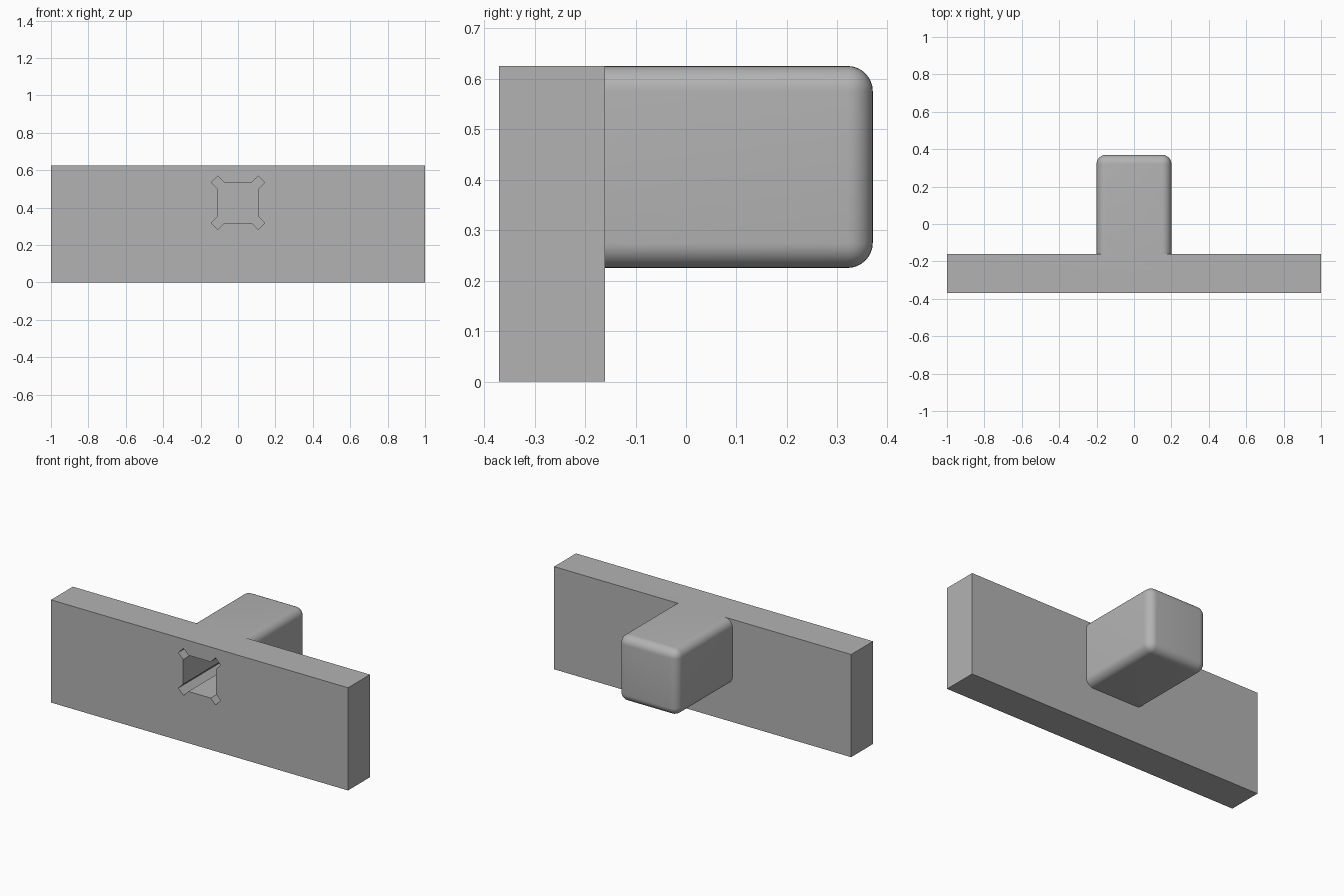
import bpy, bmesh
from mathutils import Matrix, Vector

default = bpy.data.objects.get("Cube")
if default:
    bpy.data.objects.remove(default, do_unlink=True)

grey = bpy.data.materials.new("plain_grey")
grey.use_nodes = True
COLOUR = (0.45, 0.45, 0.45, 1)
grey.diffuse_color = COLOUR
grey.node_tree.nodes["Principled BSDF"].inputs["Base Color"].default_value = COLOUR

FRONT, PLATE_BACK, BACK = -0.37, -0.16, 0.37
TOP, BLOCK_BOTTOM = 0.625, 0.225
CENTRE_Z = (TOP + BLOCK_BOTTOM) / 2


def to_object(bm, name):
    bmesh.ops.recalc_face_normals(bm, faces=bm.faces)
    mesh = bpy.data.meshes.new(name)
    bm.to_mesh(mesh)
    bm.free()
    mesh.materials.append(grey)
    obj = bpy.data.objects.new(name, mesh)
    bpy.context.collection.objects.link(obj)
    return obj


def box(low, high):
    bm = bmesh.new()
    low, high = Vector(low), Vector(high)
    bmesh.ops.create_cube(bm, size=1, matrix=Matrix.Translation((low + high) / 2)
                          @ Matrix.Diagonal((*(high - low), 1)))
    return bm


def combine(target, tool, operation):
    mod = target.modifiers.new(operation.lower(), 'BOOLEAN')
    mod.operation, mod.solver, mod.object = operation, 'EXACT', tool
    bpy.context.view_layer.objects.active = target
    bpy.ops.object.modifier_apply(modifier=mod.name)
    bpy.data.objects.remove(tool, do_unlink=True)


# Wide plate
plate = to_object(box((-1, FRONT, 0), (1, PLATE_BACK, TOP)), "mounting_plate")

# Rounded block, its square front end buried in the plate
bm = box((-0.2, -0.26, BLOCK_BOTTOM), (0.2, BACK, TOP))
rounded = [e for e in bm.edges if any(v.co.y > 0 for v in e.verts)]
bmesh.ops.bevel(bm, geom=rounded, offset=0.05, segments=8, profile=0.5,
                affect='EDGES')
block = to_object(bm, "rounded_block")
combine(plate, block, 'UNION')

# Square socket with a diagonal relief slot in each corner
corner = [(0.11, 0.075), (0.143, 0.108), (0.108, 0.143), (0.075, 0.11)]
outline = []
for turn in range(4):
    outline += corner
    corner = [(-z, x) for x, z in corner]
bm = bmesh.new()
face = bm.faces.new([bm.verts.new((x, FRONT - 0.1, CENTRE_Z + z)) for x, z in outline])
new = bmesh.ops.extrude_face_region(bm, geom=[face])["geom"]
bmesh.ops.translate(bm, vec=(0, 0.64, 0),
                    verts=[g for g in new if isinstance(g, bmesh.types.BMVert)])
combine(plate, to_object(bm, "socket_cutter"), 'DIFFERENCE')

# Smooth the rounded edges, keep the rest crisp
bpy.ops.object.select_all(action='DESELECT')
plate.select_set(True)
bpy.context.view_layer.objects.active = plate
bpy.ops.object.shade_smooth_by_angle(angle=0.5)
